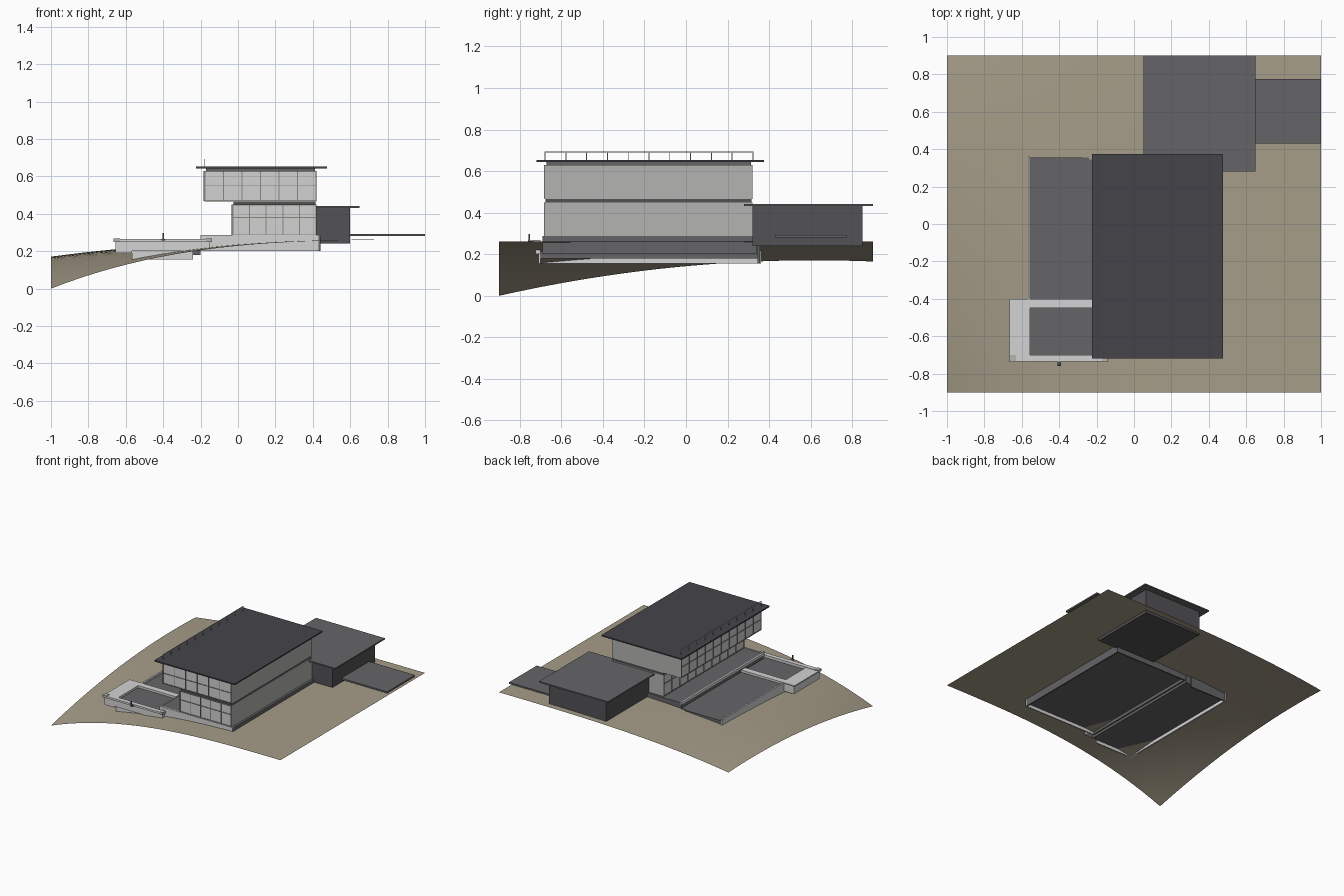
import bpy, bmesh, math


def mat(name, r, g, b):
    lin = lambda c: (c / 255 / 12.92) if c < 10 else ((c / 255 + 0.055) / 1.055) ** 2.4
    m = bpy.data.materials.new(name)
    m.diffuse_color = (lin(r), lin(g), lin(b), 1)
    return m


EARTH = mat("earth", 166, 157, 137)
DARK = mat("dark_roofing", 69, 68, 73)
SLATE = mat("slate_grey", 101, 101, 104)
CHAR = mat("charcoal_wall", 82, 82, 85)
LIGHT = mat("light_concrete", 212, 212, 212)
WALL = mat("grey_wall", 180, 180, 177)
GLASS = mat("pale_glazing", 210, 210, 210)
FRAME = mat("window_frame", 140, 136, 126)


def finish(name, bm, material):
    me = bpy.data.meshes.new(name)
    bm.to_mesh(me)
    bm.free()
    ob = bpy.data.objects.new(name, me)
    bpy.context.collection.objects.link(ob)
    me.materials.append(material)
    return ob


def add_box(bm, x0, x1, y0, y1, z0, z1):
    v = bmesh.ops.create_cube(bm, size=1)["verts"]
    for p in v:
        p.co = ((x0 + x1) / 2 + p.co.x * (x1 - x0),
                (y0 + y1) / 2 + p.co.y * (y1 - y0),
                (z0 + z1) / 2 + p.co.z * (z1 - z0))


def boxes(name, material, *items):
    bm = bmesh.new()
    for b in items:
        add_box(bm, *b)
    return finish(name, bm, material)


def ground(x, y):
    t = (y + 0.9) / 1.8
    left = 0.165 * t + 0.24 * t * (1 - t)
    return 0.262 - (0.262 - left) * ((1 - x) / 2) ** 3


# hillside sheet
bm = bmesh.new()
bmesh.ops.create_grid(bm, x_segments=24, y_segments=24, size=1)
for v in bm.verts:
    v.co.y *= 0.9
    v.co.z = ground(v.co.x, v.co.y)
for f in bm.faces:
    f.smooth = True
finish("hillside", bm, EARTH)

# house plinth: floor with hollow skirt, light front wall and left curb
boxes("plinth", SLATE,
      (-0.19, 0.43, -0.68, 0.33, 0.225, 0.283),
      (0.43, 0.44, -0.69, 0.34, 0.20, 0.285),
      (-0.19, 0.43, 0.33, 0.34, 0.20, 0.285),
      (-0.20, -0.19, -0.68, 0.34, 0.20, 0.27))
boxes("plinth_front_wall", LIGHT,
      (-0.20, 0.44, -0.69, -0.68, 0.20, 0.287),
      (-0.20, -0.19, -0.68, 0.34, 0.27, 0.287))

# lower terrace with skirt walls
boxes("terrace", SLATE,
      (-0.555, -0.20, -0.70, 0.345, 0.18, 0.245),
      (-0.555, -0.24, 0.345, 0.355, 0.155, 0.245))
boxes("terrace_walls", LIGHT,
      (-0.567, -0.555, -0.71, 0.36, 0.155, 0.258),
      (-0.555, -0.24, -0.71, -0.70, 0.155, 0.25))

# patio frame around the front end of the terrace
boxes("patio_frame", LIGHT,
      (-0.655, -0.567, -0.725, -0.41, 0.19, 0.253),
      (-0.665, -0.555, -0.70, -0.40, 0.253, 0.262),
      (-0.555, -0.20, -0.45, -0.40, 0.24, 0.262),
      (-0.655, -0.15, -0.725, -0.70, 0.20, 0.25),
      (-0.665, -0.14, -0.735, -0.70, 0.25, 0.265))
boxes("patio_end_block", WALL,
      (-0.665, -0.63, -0.737, -0.70, 0.25, 0.269),
      (-0.17, -0.14, -0.737, -0.70, 0.25, 0.269))
boxes("patio_post", CHAR,
      (-0.404, -0.396, -0.759, -0.751, 0.265, 0.297),
      (-0.41, -0.39, -0.76, -0.735, 0.257, 0.265))

# house storeys; front and left sides are glazed, the others solid
def storey(name, x0, x1, z0, z1):
    ob = boxes(name, WALL, (x0, x1, -0.68, 0.32, z0, z1))
    ob.data.materials.append(GLASS)
    for f in ob.data.polygons:
        if f.normal.y < -0.5 or f.normal.x < -0.5:
            f.material_index = 1


storey("lower_storey", -0.03, 0.42, 0.283, 0.45)
storey("upper_storey", -0.18, 0.42, 0.467, 0.63)
boxes("storey_band", CHAR, (-0.025, 0.415, -0.675, 0.315, 0.45, 0.467))
boxes("roof_fascia", SLATE, (-0.172, 0.412, -0.672, 0.312, 0.63, 0.643))
boxes("main_roof", DARK, (-0.225, 0.475, -0.72, 0.375, 0.643, 0.653))


# window frames on the front and left sides
def frames(name, x0, z0, z1, rail, n_front, n_left):
    w, d = 0.0025, 0.004
    bars = []
    for i in range(n_front + 1):
        x = x0 + w + (0.42 - x0 - 2 * w) * i / n_front
        bars.append((x - w, x + w, -0.68 - d, -0.68, z0, z1))
    for i in range(n_left + 1):
        y = -0.68 + w + (1 - 2 * w) * i / n_left
        bars.append((x0 - d, x0, y - w, y + w, z0, z1))
    for z in (z0 + w, rail, z1 - w):
        bars.append((x0, 0.42, -0.68 - d, -0.68, z - w, z + w))
        bars.append((x0 - d, x0, -0.68, 0.32, z - w, z + w))
    boxes(name, FRAME, *bars)


frames("lower_window_frames", -0.03, 0.285, 0.45, 0.38, 5, 10)
frames("upper_window_frames", -0.18, 0.468, 0.63, 0.55, 6, 10)

# roof railing along the left edge
rail = [(-0.182, -0.178, -0.68, 0.324, 0.690, 0.694)]
for i in range(11):
    y = -0.678 + i * 0.1
    rail.append((-0.182, -0.178, y - 0.002, y + 0.002, 0.65, 0.692))
boxes("roof_railing", LIGHT, *rail)

# side annex and entrance slab
boxes("annex", CHAR, (0.10, 0.60, 0.32, 0.85, 0.24, 0.432))
boxes("annex_roof", SLATE, (0.05, 0.65, 0.28, 0.90, 0.432, 0.442))
boxes("entrance_slab", SLATE, (0.60, 1.0, 0.43, 0.775, 0.281, 0.293))
